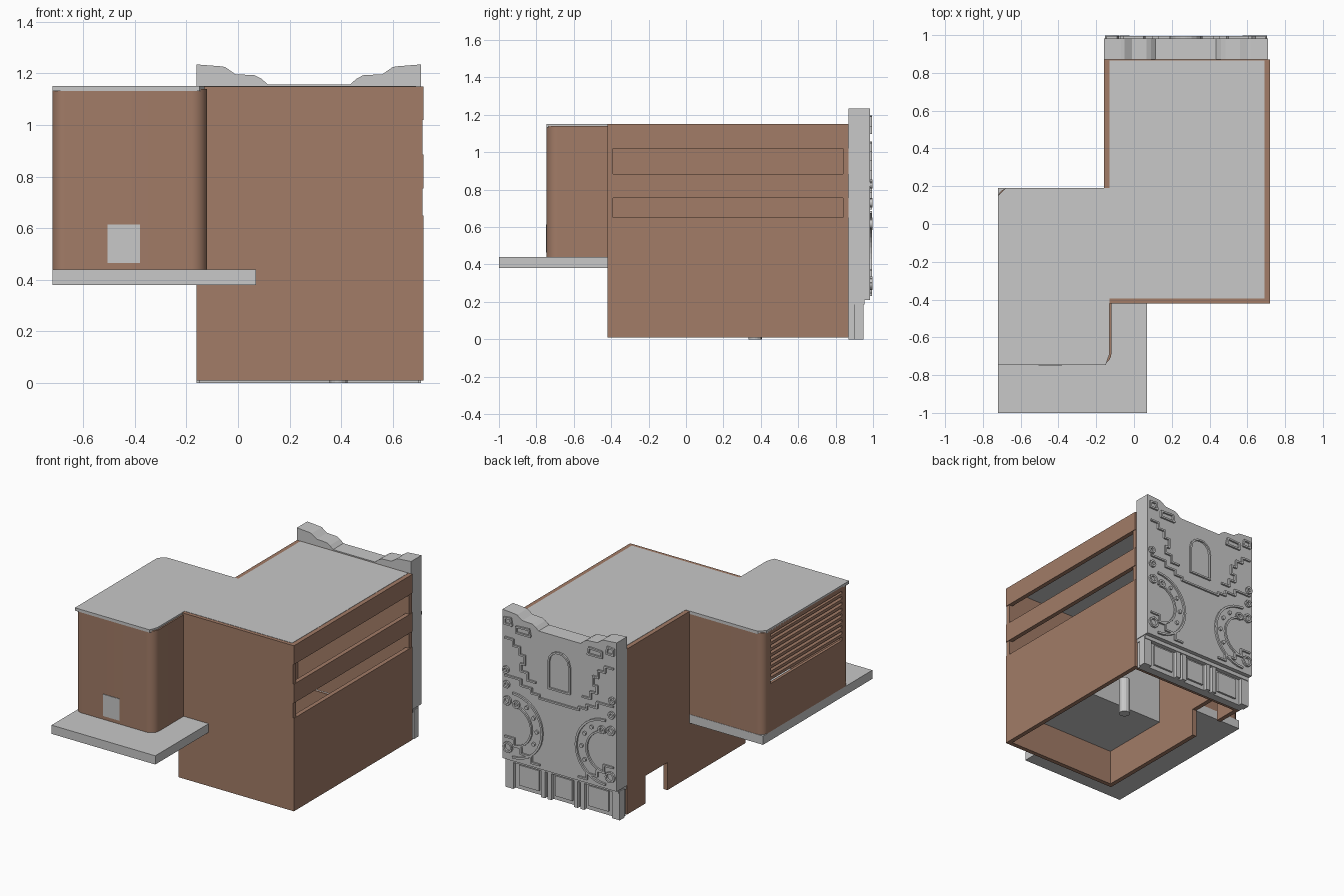
import bpy, bmesh, math
from mathutils import Vector

if "Cube" in bpy.data.objects:
    bpy.data.objects.remove(bpy.data.objects["Cube"])


def material(name, rgb):
    m = bpy.data.materials.new(name)
    m.diffuse_color = (*rgb, 1)
    m.use_nodes = True
    m.node_tree.nodes["Principled BSDF"].inputs["Base Color"].default_value = m.diffuse_color
    return m


BROWN = material("brown brick", (0.36, 0.2, 0.135))
GRAY = material("light gray stone", (0.58, 0.58, 0.58))


def finish(name, bm, mat):
    bmesh.ops.recalc_face_normals(bm, faces=bm.faces)
    me = bpy.data.meshes.new(name)
    bm.to_mesh(me)
    bm.free()
    me.materials.append(mat)
    ob = bpy.data.objects.new(name, me)
    bpy.context.collection.objects.link(ob)
    return ob


def prism(name, pts, lo, hi, mat, axis="z"):
    """Extrude a 2D outline: axis z takes (x, y) points, axis y takes (x, z)."""
    bm = bmesh.new()
    put = (lambda p, h: (p[0], p[1], h)) if axis == "z" else (lambda p, h: (p[0], h, p[1]))
    f = bm.faces.new([bm.verts.new(put(p, lo)) for p in pts])
    new = bmesh.ops.extrude_face_region(bm, geom=[f])["geom"]
    d = (0, 0, hi - lo) if axis == "z" else (0, hi - lo, 0)
    bmesh.ops.translate(bm, vec=d, verts=[v for v in new if isinstance(v, bmesh.types.BMVert)])
    return finish(name, bm, mat)


def box(name, x, y, z, mat):
    return prism(name, [(x[0], y[0]), (x[1], y[0]), (x[1], y[1]), (x[0], y[1])], *z, mat)


def arc(cx, cy, r, a0, a1, n=10):
    return [(cx + r * math.cos(math.radians(a0 + (a1 - a0) * i / n)),
             cy + r * math.sin(math.radians(a0 + (a1 - a0) * i / n))) for i in range(n + 1)]


# ---- main block: hollow, open underneath ----
T = 0.03
box("main_front_wall", (-0.16, 0.715), (-0.42, -0.42 + T), (0.01, 1.15), BROWN)
box("main_back_wall", (-0.16, 0.715), (0.87 - T, 0.87), (0.01, 1.15), BROWN)
for i, (a, b) in enumerate([(0.01, 0.65), (0.755, 0.885), (1.02, 1.15)]):
    box(f"main_right_wall_band_{i}", (0.72 - T, 0.72), (-0.42, 0.87), (a, b), BROWN)
# left wall with a doorway near the back
box("main_left_wall_front", (-0.16, -0.16 + T), (-0.39, 0.43), (0.01, 1.15), BROWN)
box("main_left_wall_back", (-0.16, -0.16 + T), (0.67, 0.84), (0.01, 1.15), BROWN)
box("main_left_wall_over_door", (-0.16, -0.16 + T), (0.43, 0.67), (0.2, 1.15), BROWN)
box("main_roof", (-0.13, 0.69), (-0.395, 0.865), (1.13, 1.152), GRAY)
# interior floor, partition and post
box("inner_floor", (-0.13, 0.69), (-0.39, 0.1), (0.25, 0.34), GRAY)
box("inner_partition_back", (-0.13, 0.69), (0.09, 0.1), (0.34, 0.6), GRAY)
box("inner_partition_front", (-0.13, 0.69), (0.08, 0.09), (0.34, 0.6), BROWN)
prism("inner_post", arc(0.39, 0.37, 0.035, 0, 337.5, 15), 0.0, 0.25, GRAY)

# ---- side wing on its projecting slab ----
prism("wing_slab", [(-0.72, -1), (0.07, -1), (0.07, -0.42), (-0.16, -0.42), (-0.16, 0.19), (-0.72, 0.19)],
      0.38, 0.44, GRAY)


def shell(name, pts, z0, z1, t):
    """Thin wall following a path, thickened to the left side of the path."""
    bm = bmesh.new()
    n = len(pts)
    P = [Vector(p) for p in pts]
    inner = []
    for i in range(n):
        d = (P[min(i + 1, n - 1)] - P[max(i - 1, 0)]).normalized()
        inner.append(P[i] + Vector((-d.y, d.x)) * t)
    ring = [[bm.verts.new((p.x, p.y, z)) for p, z in ((P[i], z0), (P[i], z1), (inner[i], z1), (inner[i], z0))]
            for i in range(n)]
    for a, b in zip(ring, ring[1:]):
        for k in range(4):
            bm.faces.new([a[k], a[(k + 1) % 4], b[(k + 1) % 4], b[k]])
    bm.faces.new(ring[0])
    bm.faces.new(ring[-1])
    ob = finish(name, bm, BROWN)
    bpy.context.view_layer.objects.active = ob
    ob.select_set(True)
    bpy.ops.object.shade_smooth_by_angle(angle=math.radians(35))
    ob.select_set(False)


shell("wing_front_wall", [(-0.72, -0.67)] + arc(-0.67, -0.695, 0.05, 180, 270)
      + arc(-0.18, -0.685, 0.06, 270, 360) + [(-0.12, -0.55), (-0.12, -0.41)], 0.44, 1.14, 0.02)
shell("wing_back_wall", [(-0.15, 0.188), (-0.4, 0.188)] + arc(-0.67, 0.138, 0.05, 90, 180)
      + [(-0.72, 0.11)], 0.44, 1.14, 0.02)
box("wing_left_wall_lower", (-0.72, -0.70), (-0.68, 0.13), (0.44, 0.77), BROWN)
box("wing_left_wall_top", (-0.72, -0.70), (-0.68, 0.13), (1.11, 1.14), BROWN)
# tilted louvre slats
for i in range(8):
    z = 0.795 + i * 0.04
    prism(f"louvre_slat_{i}", [(-0.72, z), (-0.72, z + 0.02), (-0.695, z + 0.035), (-0.695, z + 0.015)],
          -0.68, 0.13, BROWN, "y")
prism("wing_roof", [(-0.72, -0.747), (-0.15, -0.747), (-0.13, -0.69), (-0.13, 0.19), (-0.68, 0.19), (-0.72, 0.15)],
      1.132, 1.152, GRAY)
box("wing_front_hatch", (-0.505, -0.38), (-0.749, -0.744), (0.465, 0.615), GRAY)

# ---- decorated back facade ----
C = 0.275                       # facade centre line in x
half = [(0.435, 0.21), (0.435, 1.235), (0.345, 1.228), (0.325, 1.225), (0.285, 1.197), (0.21, 1.193),
        (0.185, 1.18), (0.16, 1.158)]
prism("facade_panel", [(C + d, z) for d, z in half] + [(C - d, z) for d, z in reversed(half)],
      0.87, 0.983, GRAY, "y")
box("facade_base", (C - 0.425, C + 0.425), (0.87, 0.925), (0, 0.21), GRAY)
box("facade_ledge", (C - 0.43, C + 0.43), (0.87, 0.955), (0.185, 0.215), GRAY)
for s in (-1, 1):
    for d, w, y in ((0.405, 0.03, 0.95), (0.15, 0.015, 0.95), (0.10, 0.015, 0.95)):
        x = C + s * d
        box("base_pilaster", (x - w, x + w), (0.9, y), (0, 0.2), GRAY)
    x = C + s * 0.265
    box("base_raised_panel", (x - 0.075, x + 0.075), (0.92, 0.938), (0.03, 0.17), GRAY)
box("base_centre_panel", (C - 0.065, C + 0.065), (0.92, 0.938), (0.03, 0.17), GRAY)


def ribbon(name, pts, w=0.012, closed=False, y1=0.995):
    """Raised moulding on the facade, given as (distance from centre, z) points."""
    bm = bmesh.new()
    P = [Vector(p) for p in pts]
    for a, b in zip(P, P[1:] + (P[:1] if closed else [])):
        d = (b - a).normalized() * w / 2
        n = Vector((-d.y, d.x))
        a, b = a - d * 0.6, b + d * 0.6
        rows = [[bm.verts.new((C + q.x, y, q.y)) for q in (a + n, b + n, b - n, a - n)] for y in (0.98, y1)]
        bm.faces.new(rows[0])
        bm.faces.new(rows[1])
        for k in range(4):
            bm.faces.new([rows[0][k], rows[0][(k + 1) % 4], rows[1][(k + 1) % 4], rows[1][k]])
    finish(name, bm, GRAY)


def steps(d, z, runs):
    pts = [(d, z)]
    for dd, dz in runs:
        pts += [(pts[-1][0] + dd, pts[-1][1]), (pts[-1][0] + dd, pts[-1][1] + dz)]
    return pts


# central arch
ribbon("facade_arch", [(-0.08, 0.79), (-0.08, 0.97)] + arc(0, 0.97, 0.08, 150, 30, 6)
       + [(0.08, 0.97), (0.08, 0.79)], closed=True)
ribbon("facade_centre_line", [(-0.15, 0.70), (0.15, 0.70)])
for s in (-1, 1):
    m = lambda pts: [(s * d, z) for d, z in pts]
    # stepped mouldings
    ribbon("upper_steps", m(steps(0.41, 1.05, [(-0.06, -0.04), (-0.05, -0.05), (-0.04, -0.06),
                                               (0.03, -0.05), (-0.05, -0.05), (-0.06, 0)])))
    ribbon("middle_steps", m(steps(0.41, 0.79, [(-0.12, -0.04), (-0.08, -0.03), (-0.06, -0.02), (-0.03, 0)])))
    ribbon("lower_steps", m(steps(0.41, 0.37, [(-0.07, -0.05), (-0.05, -0.04), (-0.08, -0.04), (-0.06, 0)])))
    # rounded slots in the raised corners
    for a, b, z in ((0.36, 0.415, 1.165), (0.22, 0.325, 1.125)):
        ribbon("corner_slot", m([(a, z - 0.02), (b, z - 0.02), (b, z + 0.02), (a + 0.01, z + 0.025)]), 0.012, True)
    # curved band with studs
    ribbon("curved_band_outer", m(arc(0.35, 0.46, 0.22, 90, 270, 18)), 0.014)
    ribbon("curved_band_inner", m(arc(0.35, 0.46, 0.14, 90, 270, 14)), 0.012)
    for a in (125, 150, 180, 210):
        (d, z), = arc(0.35, 0.46, 0.18, a, a, 1)[:1]
        prism("band_stud", arc(C + s * d, z, 0.013, 0, 330, 11), 0.98, 0.995, GRAY, "y")
    # round medallions
    for d, z, r in ((0.405, 0.83, 0.018), (0.40, 0.73, 0.018), (0.395, 0.62, 0.024), (0.39, 0.30, 0.03),
                    (0.325, 0.61, 0.02)):
        ribbon("medallion_ring", m(arc(d, z, r, 0, 337.5, 15)), 0.012, True, 0.998)
